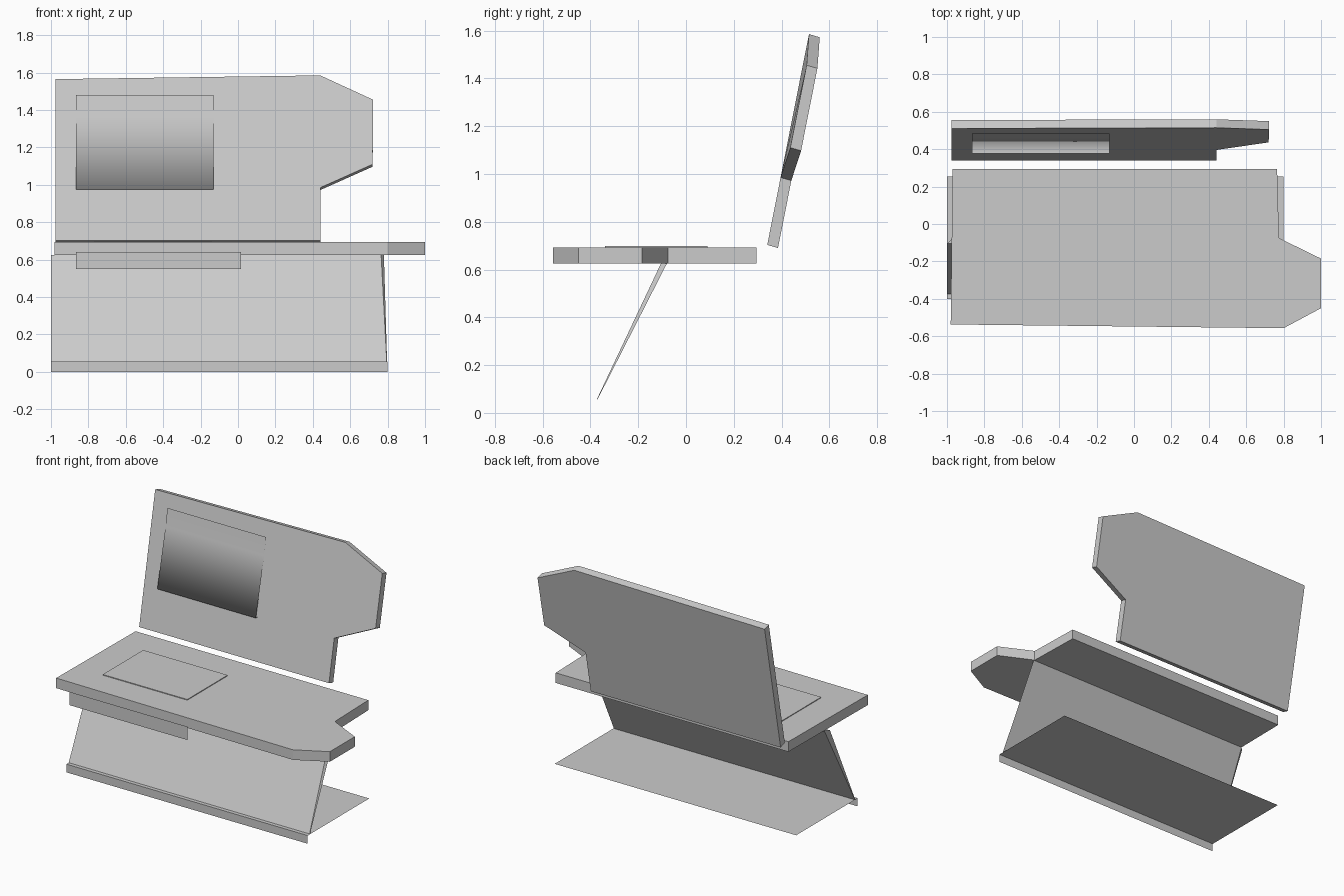
import bpy
import bmesh

cube = bpy.data.objects.get("Cube")
if cube:
    bpy.data.objects.remove(cube, do_unlink=True)

grey = bpy.data.materials.new("plain_grey")
grey.use_nodes = True
colour = (0.6, 0.6, 0.6, 1)
grey.diffuse_color = colour
for node in grey.node_tree.nodes:
    if node.type == 'BSDF_PRINCIPLED':
        node.inputs["Base Color"].default_value = colour


def loft(name, loops, closed=True, caps=True, smooth=False):
    """Join matching rows of points with quads, optionally capping the ends."""
    bm = bmesh.new()
    rows = [[bm.verts.new(p) for p in loop] for loop in loops]
    n = len(rows[0])
    for a, b in zip(rows, rows[1:]):
        for i in range(n if closed else n - 1):
            j = (i + 1) % n
            bm.faces.new((a[i], a[j], b[j], b[i]))
    if caps:
        bm.faces.new(rows[0][::-1])
        bm.faces.new(rows[-1])
        bmesh.ops.recalc_face_normals(bm, faces=bm.faces)
    for f in bm.faces:
        f.smooth = smooth
    mesh = bpy.data.meshes.new(name)
    bm.to_mesh(mesh)
    bm.free()
    mesh.materials.append(grey)
    obj = bpy.data.objects.new(name, mesh)
    bpy.context.collection.objects.link(obj)
    return obj


def sheet(name, x0, x1, start, end):
    """Flat sheet between two (y, z) lines running along x."""
    return loft(name, [[(x0, *p), (x1, *p)] for p in (start, end)],
                closed=False, caps=False)


# Seat slab with a side shelf
seat = [(-0.98, -0.537), (0.80, -0.557), (1, -0.45), (1, -0.185),
        (0.775, -0.075), (0.765, 0.295), (-0.97, 0.295)]
loft("seat", [[(x, y, z) for x, y in seat] for z in (0.625, 0.693)])

# Thin pad on the seat
pad = [(-0.77, -0.34), (-0.14, -0.34), (-0.14, 0.09), (-0.77, 0.09)]
loft("seat_pad", [[(x, y, z) for x, y in pad] for z in (0.692, 0.698)])

# Leaning backrest with a wing that bends slightly backwards
back = [(-0.975, 0.703), (0.44, 0.703), (0.44, 0.985), (0.72, 1.11),
        (0.722, 1.455), (0.44, 1.585), (-0.975, 1.565)]


def lean(z):
    return 0.34 + 0.198 * (z - 0.703)


def back_loop(dy, dz):
    return [(x, lean(z) + dy + (0.016 if x > 0.7 else 0), z + dz)
            for x, z in back]


loft("backrest", [back_loop(0, 0), back_loop(0.045, -0.013)])

# Gently curved panel on the backrest, wrapped under at its lower edge
rows = [(0.395, 0.975), (0.376, 0.975), (0.463, 1.36), (0.484, 1.48)]
loft("back_panel", [[(-0.865, y, z), (-0.13, y, z)] for y, z in rows],
     closed=False, caps=False, smooth=True)

# Wedge-shaped support wall, tapering down to the base
loft("support_wall", [
    [(-1, -0.374, 0.055), (0.795, -0.374, 0.055),
     (0.797, -0.371, 0.055), (-1, -0.371, 0.055)],
    [(-1, -0.105, 0.625), (0.765, -0.105, 0.625),
     (0.78, -0.08, 0.625), (-0.975, -0.08, 0.625)]])

# Base sheet and folded edges
sheet("base_plate", -1, 0.8, (-0.4, 0.055), (0.255, 0.055))
sheet("base_lip", -1, 0.8, (-0.4, 0), (-0.4, 0.055))
sheet("seat_lip", -0.865, 0.015, (-0.56, 0.55), (-0.56, 0.64))
